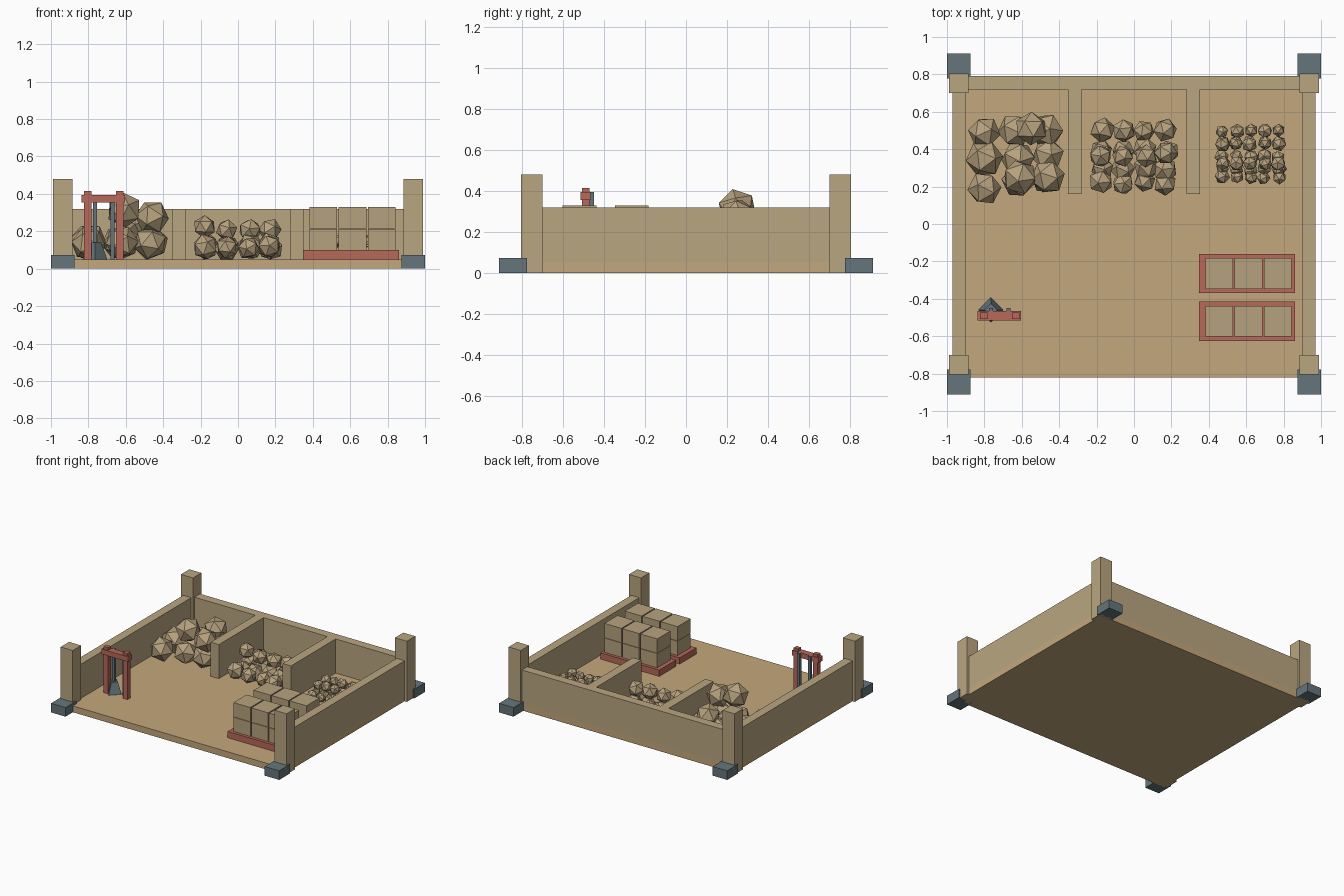
import bpy, bmesh, math, random
from mathutils import Vector, Matrix, Euler

if "Cube" in bpy.data.objects:
    bpy.data.objects.remove(bpy.data.objects["Cube"])

random.seed(4)


def material(name, rgb):
    m = bpy.data.materials.new(name)
    m.diffuse_color = (*rgb, 1)
    m.use_nodes = True
    m.node_tree.nodes["Principled BSDF"].inputs["Base Color"].default_value = m.diffuse_color
    return m


SAND = material("sand_floor", (0.55, 0.39, 0.20))
WALL = material("tan_wall", (0.49, 0.38, 0.22))
STONE = material("stone", (0.47, 0.36, 0.21))
RED = material("red_paint", (0.48, 0.14, 0.10))
STEEL = material("steel", (0.13, 0.18, 0.20))


def finish(name, bm, mat):
    mesh = bpy.data.meshes.new(name)
    bm.to_mesh(mesh)
    bm.free()
    mesh.materials.append(mat)
    obj = bpy.data.objects.new(name, mesh)
    bpy.context.collection.objects.link(obj)
    return obj


def box(name, x, y, z, mat):
    """Box from (min, max) pairs on each axis."""
    bm = bmesh.new()
    lo, hi = (Vector(v) for v in zip(x, y, z))
    mtx = Matrix.Translation((lo + hi) / 2) @ Matrix.Diagonal((*(hi - lo), 1))
    bmesh.ops.create_cube(bm, size=1, matrix=mtx)
    return finish(name, bm, mat)


def rock_pile(name, rocks):
    """Randomly turned icosahedra, each given as (x, y, z, radius)."""
    bm = bmesh.new()
    for x, y, z, r in rocks:
        turn = Euler([random.uniform(0, math.tau) for _ in range(3)]).to_matrix().to_4x4()
        bmesh.ops.create_icosphere(bm, subdivisions=1, radius=r,
                                   matrix=Matrix.Translation((x, y, z)) @ turn)
    finish(name, bm, STONE)


def scattered(xs, ys, r, heights):
    """Grid of jittered rocks; heights gives one centre height per row."""
    j = r * 0.15
    return [(x + random.uniform(-j, j), y + random.uniform(-j, j),
             z + random.uniform(-j, j), r * random.uniform(0.9, 1.1))
            for y, z in zip(ys, heights) for x in xs]


# Yard floor and walls
box("floor", (-0.97, 0.97), (-0.82, 0.79), (0, 0.05), SAND)
box("back_wall", (-0.97, 0.97), (0.72, 0.79), (0.05, 0.32), WALL)
for s, side in ((-1, "left"), (1, "right")):
    box(f"{side}_wall", sorted((s * 0.90, s * 0.97)), (-0.79, 0.72), (0.05, 0.32), WALL)
    box(f"{side}_bay_divider", sorted((s * 0.28, s * 0.352)), (0.16, 0.72), (0.05, 0.32), WALL)
    # Corner posts and steel feet
    for t, end in ((-1, "front"), (1, "back")):
        box(f"{end}_{side}_post", sorted((s * 0.885, s * 0.99)),
            sorted((t * 0.70, t * 0.805)), (0, 0.48), WALL)
        box(f"{end}_{side}_foot", sorted((s * 0.873, s)),
            sorted((t * 0.777, t * 0.912)), (0, 0.072), STEEL)

# Stone heaps, coarse to fine
rock_pile("large_rocks", [
    (-0.80, 0.49, 0.135, 0.088), (-0.64, 0.50, 0.14, 0.092), (-0.47, 0.50, 0.14, 0.095),
    (-0.80, 0.35, 0.145, 0.102), (-0.62, 0.35, 0.14, 0.095), (-0.46, 0.37, 0.14, 0.090),
    (-0.80, 0.19, 0.135, 0.092), (-0.62, 0.23, 0.14, 0.090), (-0.47, 0.25, 0.14, 0.090),
    (-0.61, 0.25, 0.315, 0.097), (-0.46, 0.25, 0.275, 0.093), (-0.55, 0.51, 0.24, 0.090)])
mid_x = (-0.175, -0.055, 0.06, 0.175)
rock_pile("medium_rocks",
          scattered(mid_x, (0.50, 0.395, 0.295, 0.22), 0.065, (0.115,) * 4)
          + scattered(mid_x, (0.37,), 0.063, (0.215,)))
small_x = [0.473 + 0.075 * i for i in range(5)]
rock_pile("small_rocks",
          scattered(small_x, (0.50, 0.435, 0.36, 0.295, 0.25), 0.039, (0.088,) * 5)
          + scattered(small_x, (0.43, 0.32), 0.039, (0.145,) * 2))

# Two pallets, each with three columns of stacked blocks
for n, y in enumerate((-0.52, -0.265), 1):
    box(f"pallet_{n}", (0.347, 0.862), (y - 0.105, y + 0.105), (0.05, 0.10), RED)
    for c in range(3):
        x = 0.455 + 0.157 * c
        for level in range(2):
            z = 0.10 + 0.116 * level
            box(f"block_{n}_{c + 1}_{level + 1}", (x - 0.074, x + 0.074),
                (y - 0.082, y + 0.082), (z, z + 0.113), STONE)

# Hoist frame with guide rods and hopper
for x in (-0.803, -0.633):
    box("hoist_post", (x - 0.02, x + 0.02), (-0.508, -0.472), (0.05, 0.415), RED)
box("hoist_beam", (-0.836, -0.603), (-0.516, -0.465), (0.355, 0.395), RED)
for x in (-0.765, -0.672):
    box("guide_rod", (x - 0.011, x + 0.011), (-0.470, -0.448), (0.05, 0.395), STEEL)
bm = bmesh.new()
bmesh.ops.create_cone(bm, cap_ends=True, segments=4, radius1=0.066, radius2=0.034, depth=0.09,
                      matrix=Matrix.Translation((-0.765, -0.459, 0.095)))
finish("hopper", bm, STEEL)
